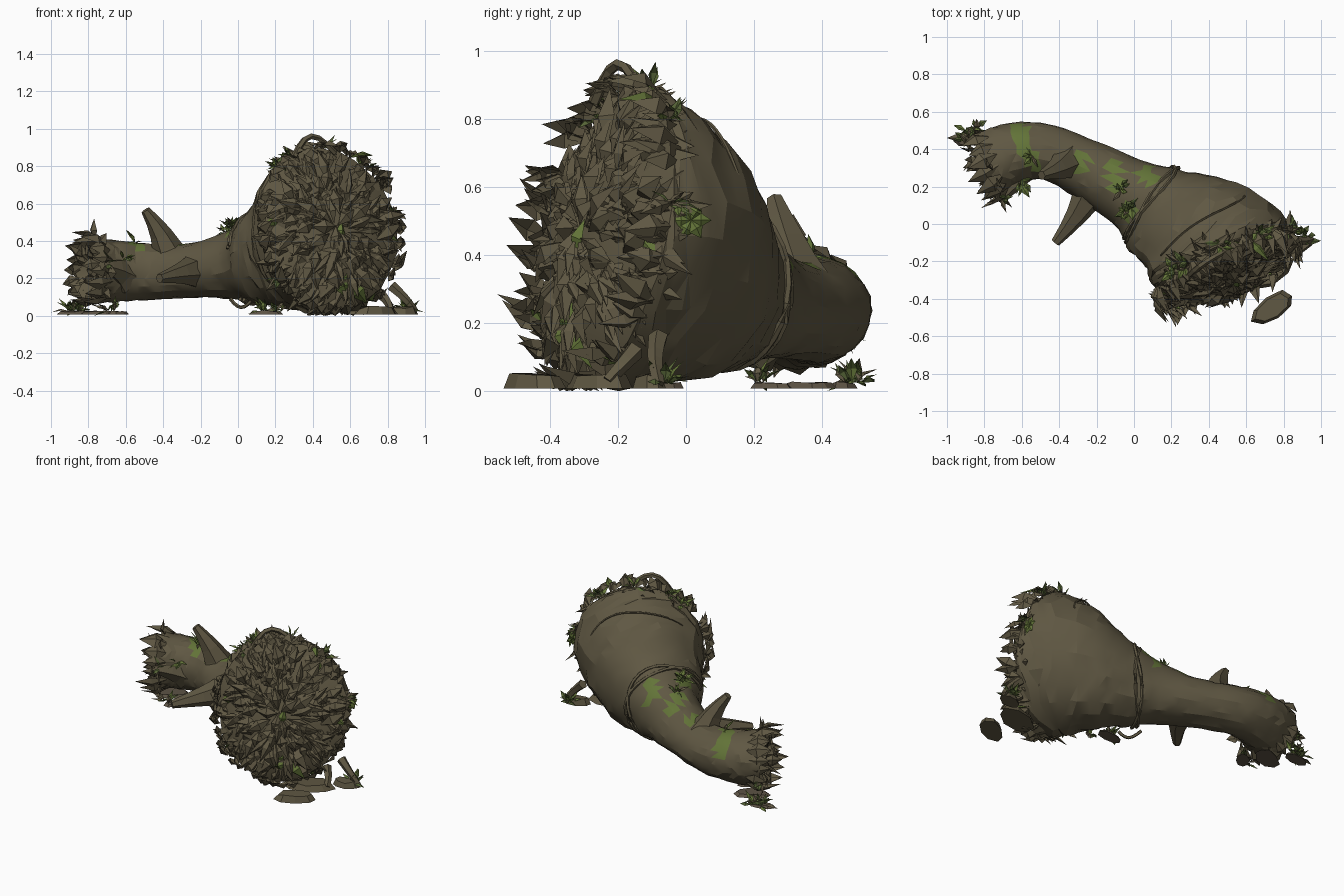
import bpy, bmesh, math, random
from mathutils import Vector as V

if "Cube" in bpy.data.objects:
    bpy.data.objects.remove(bpy.data.objects["Cube"])
random.seed(4)
R = random.uniform
TAU = math.tau

def mat(name, c):
    m = bpy.data.materials.new(name)
    m.diffuse_color = (*c, 1)
    m.use_nodes = True
    m.node_tree.nodes["Principled BSDF"].inputs["Base Color"].default_value = m.diffuse_color
    return m
BARK = mat("bark brown", (0.116, 0.097, 0.056))
MOSS = mat("moss green", (0.125, 0.175, 0.04))
LEAF = mat("dark leaf green", (0.095, 0.13, 0.038))
EARTH = mat("earth brown", (0.108, 0.086, 0.058))

def finish(bm, name, mats, smooth=None):
    for v in bm.verts:
        v.co.z = max(v.co.z, 0)
    me = bpy.data.meshes.new(name)
    bm.to_mesh(me)
    bm.free()
    ob = bpy.data.objects.new(name, me)
    bpy.context.collection.objects.link(ob)
    for m in mats:
        me.materials.append(m)
    if smooth:
        bpy.ops.object.select_all(action='DESELECT')
        ob.select_set(True)
        bpy.context.view_layer.objects.active = ob
        bpy.ops.object.shade_smooth_by_angle(angle=math.radians(smooth))

# trunk rings: centre x y z, heading in degrees, half width, half height
RINGS = [(-.79, .315, .245, 119, .18, .175), (-.66, .37, .24, 104, .165, .165),
         (-.48, .385, .235, 86, .15, .15), (-.25, .29, .24, 64, .16, .145),
         (-.02, .17, .275, 62, .19, .19), (.13, .08, .33, 52, .26, .27),
         (.29, .01, .4, 43, .325, .36), (.42, -.11, .45, 29, .385, .43),
         (.48, -.22, .455, 24, .4, .44)]

def frame(t):
    """Centre, sideways and upward vectors of the trunk at ring position t."""
    i = min(int(t), 7)
    u = t - i
    p = [RINGS[max(0, min(8, i + k))] for k in range(-1, 3)]
    x, y, z, deg, w, h = [b + .5 * u * (c - a + u * (2*a - 5*b + 4*c - d + u * (3*b - a - 3*c + d)))
                          for a, b, c, d in zip(*p)]
    a = math.radians(deg)
    tilt = .23 * max(0, (t - 5) / 3) ** 2
    return (V((x, y, z)), V((math.cos(a), math.sin(a), 0)) * w,
            V((-.4 * tilt, .9 * tilt, 1)) * h)

def surf(t, ang, k=1):
    c, h, v = frame(t)
    return c + (h * math.cos(ang) + v * math.sin(ang)) * k

def leaf(bm, base, d, n, L, W, m=0, fold=.25):
    """Folded pointed blade made of four triangles."""
    d = d.normalized()
    s = d.cross(n).normalized()
    n = s.cross(d)
    mid = base + d * L / 2
    a, l, r, t, c = [bm.verts.new(p) for p in (
        base, mid + s * W * R(.8, 1.1), mid - s * W * R(.8, 1.1),
        base + d * L - n * L * .12, mid + n * W * fold * 2)]
    for f in ((a, c, l), (a, r, c), (l, c, t), (c, r, t)):
        bm.faces.new(f).material_index = m

def loft(bm, rows):
    n = len(rows[0])
    for a, b in zip(rows, rows[1:]):
        for k in range(n):
            bm.faces.new((a[k], a[(k+1) % n], b[(k+1) % n], b[k]))
    bm.faces.new(rows[0][::-1])
    bm.faces.new(rows[-1])

def tube(bm, pts, r0, r1, sides=5):
    """Tapered tube along a path."""
    rows, last = [], len(pts) - 1
    for i, p in enumerate(pts):
        d = (pts[min(i + 1, last)] - pts[max(i - 1, 0)]).normalized()
        s = d.cross(V((.3, .2, .9))).normalized()
        u = s.cross(d)
        r = r0 + (r1 - r0) * (i / last) ** .75
        rows.append([bm.verts.new(p + (s * math.cos(k * TAU / sides)
                     + u * math.sin(k * TAU / sides)) * r) for k in range(sides)])
    loft(bm, rows)

def arc(a, b, bend, n=6):
    """Bowed path from a to b."""
    a, b, bend = V(a), V(b), V(bend)
    return [a.lerp(b, i / n) + bend * math.sin(math.pi * i / n) for i in range(n + 1)]

# trunk: lofted rings with a domed root face and a recessed broken end
bm = bmesh.new()
N, STEPS = 24, 34
C, H, U = frame(8)
NORM = H.cross(U).normalized()

def face_pt(r, a):
    return C + (H * math.cos(a) + U * math.sin(a)) * r + NORM * (.1 - .03 * math.sin(a) * r) * (1 - r ** 2.5)

ANG = [j * TAU / N for j in range(N)]
rows = [[bm.verts.new(surf(0, a, .6) + V((.05, .03, 0))) for a in ANG]]
for i in range(STEPS + 1):
    t = 8 * i / STEPS
    rows.append([bm.verts.new(surf(t + R(-.06, .06) * (0 < i < STEPS), a,
                 1 + .025 * math.sin(3 * a + t) + R(-.028, .028))) for a in ANG])
for r in (.8, .5, .2):
    rows.append([bm.verts.new(face_pt(r, a)) for a in ANG])
loft(bm, rows)
bmesh.ops.recalc_face_normals(bm, faces=bm.faces)
# moss patches on the upper side, triangulated for ragged edges
bmesh.ops.triangulate(bm, faces=bm.faces)
SPOTS = [(-.61, .49), (-.59, .41), (-.54, .34), (-.38, .31), (-.3, .33), (-.1, .29), (-.09, .22), (.07, .26), (-.03, .08)]
for f in bm.faces:
    c = f.calc_center_median()
    if f.normal.z > .1 and any(math.hypot(c.x - x, c.y - y) < R(.045, .06) for x, y in SPOTS):
        f.material_index = 1
finish(bm, "trunk", [BARK, MOSS], 18)

# torn root face: overlapping blades radiating outward, wrapping over the rim
bm = bmesh.new()
for i in range(520):
    a = R(0, TAU)
    out = (H * math.cos(a) + U * math.sin(a)).normalized()
    side = NORM.cross(out)
    if i < 420:
        r = math.sqrt(R(0, 1))
        d = out + side * R(-.9, .9) + NORM * (R(-.25, .3) - 2.7 * max(0, r - .75))
        n = NORM + out * r ** 3 + side * R(-.7, .7)
        p = face_pt(r * .95, a) + NORM * R(-.02, .02) - out * .05
    else:
        d = NORM * R(.6, 1) + out * R(0, .2) + side * R(-.5, .5)
        n, p = out, surf(R(7.55, 8), a, .99)
    leaf(bm, p, d, n, R(.1, .19), R(.02, .045), int(R(0, 1) < .012), .4)
finish(bm, "root_face_shards", [BARK, MOSS])

# splintered far end
bm = bmesh.new()
c0, h0, v0 = frame(0)
AXIS = V((-.87, -.49, 0))
for i in range(18):
    a = i * TAU / 18
    o = (h0 * math.cos(a) + v0 * math.sin(a)).normalized()
    leaf(bm, surf(.6, a, .97), AXIS + o * R(-.05, .4), o, R(.13, .2), R(.035, .055))
    leaf(bm, surf(0, a, R(.2, .75)), AXIS * .4 + o * R(-.3, .8), AXIS, R(.08, .13), .035)
for a in (1.6, 2.2, 3.2, 3.8):
    o = surf(0, a) - c0
    leaf(bm, surf(.3, a, .9), o + AXIS * .04, AXIS, R(.09, .13), .04)
finish(bm, "splintered_end", [BARK])

# broken branch stubs: root, tip
bm = bmesh.new()
for a, b in (((-.36, .33, .3), (-.495, .26, .565)), ((-.22, .2, .24), (-.42, -.1, .2)),
             ((-.62, .3, .22), (-.73, .13, .27))):
    tube(bm, arc(a, b, (.015, 0, .005), 4), .11, .025, 6)
finish(bm, "branch_stubs", [BARK])

# vines round the neck and across the wide part
bm = bmesh.new()
for k in range(2):
    tube(bm, [surf(4.65 + .12 * math.sin(a * 2 + k * 2), a, 1.02)
              for a in [j * TAU / 28 for j in range(-9, 14)]], .011, .011)
tube(bm, [surf(6.35 + .12 * math.sin(j / 3), .25 + j * .11, 1.01) for j in range(20)], .006, .006)
# hanging curl, rim loop and root legs
tube(bm, arc((-.04, .02, .09), (.07, -.06, .08), (0, -.01, -.04)), .01, .01)
tube(bm, arc((.3, -.27, .85), (.52, -.13, .87), (-.02, 0, .1)), .018, .015)
tube(bm, arc((.82, -.08, .16), (.95, -.08, .02), (.01, -.01, .0)), .03, .018)
tube(bm, arc((.76, -.15, .12), (.82, -.23, .03), (.01, 0, 0)), .03, .018)
finish(bm, "vines_and_roots", [BARK])

# loose bark slabs on the ground: x, y, length, angle
bm = bmesh.new()
def slab(x, y, size, deg, m):
    a = math.radians(deg)
    rows = [[], []]
    for k in range(8):
        px, py = size * math.cos(k * TAU / 8) * R(.85, 1.05), size * math.sin(k * TAU / 8) * R(.42, .56)
        for s, row in enumerate(rows):
            g = 1 - .2 * s
            row.append(bm.verts.new((x + g * (px * math.cos(a) - py * math.sin(a)),
                                     y + g * (px * math.sin(a) + py * math.cos(a)),
                                     .008 + s * R(.02, .035) * (1.3 - m * .7))))
    old = len(bm.faces)
    loft(bm, rows)
    bm.faces.ensure_lookup_table()
    for f in bm.faces[old:]:
        f.material_index = m
for s in ((.74, -.45, .14, 32, 0), (.7, -.26, .17, 25, 0), (.88, -.11, .09, 20, 0),
          (.15, -.05, .09, 10, 1), (-.88, .46, .09, 10, 1), (-.74, .36, .13, 30, 1), (-.64, .25, .08, 50, 1)):
    slab(*s)
finish(bm, "ground_bark", [BARK, EARTH])

# leafy tufts
bm = bmesh.new()
def tuft(p, o, L, n):
    for i in range(n):
        d = V((R(-1, 1), R(-1, 1), R(-1, 1))) * .9 + o.normalized() * .75
        leaf(bm, p + V((R(-.02, .02), R(-.02, .02), 0)), d, V((R(-.3, .3), R(-.3, .3), 1)),
             L * R(.6, 1.1), L * R(.14, .24), random.choice((0, 0, 1, 1, 2)))
# on the trunk: ring position, angle round it, blade count
for t, deg, n in ((4.2, 115, 22), (3.8, 90, 8), (1.2, 155, 7), (1.6, 100, 5), (0, -30, 7), (8, 130, 20),
                  (8, 118, 8), (8, 85, 7), (8, 50, 12), (8, 12, 10), (8, 215, 5), (0, 170, 7)):
    p = surf(t, math.radians(deg))
    tuft(p, p - frame(t)[0], .085, n)
# on the ground
for x, y, n in ((-.89, .48, 18), (-.84, .5, 10), (-.68, .22, 10), (.91, -.07, 14), (.14, -.06, 14), (.22, -.14, 6)):
    tuft(V((x, y, .025)), V((0, 0, 1)), .085, n)
# broad side leaf and the blades reaching furthest left and right
for k in range(6):
    leaf(bm, surf(7.5, .1, 1.06), V((.1, math.cos(k * 1.05), math.sin(k * 1.05))), V((1, .2, 0)), .06, .022, 1)
for s in (-1, 1):
    leaf(bm, V((s * .9, .185 - s * .275, .025)), V((s, 0, .05)), V((0, 0, 1)), .1, .02, 1 - s)
finish(bm, "leaf_tufts", [LEAF, MOSS, BARK])
